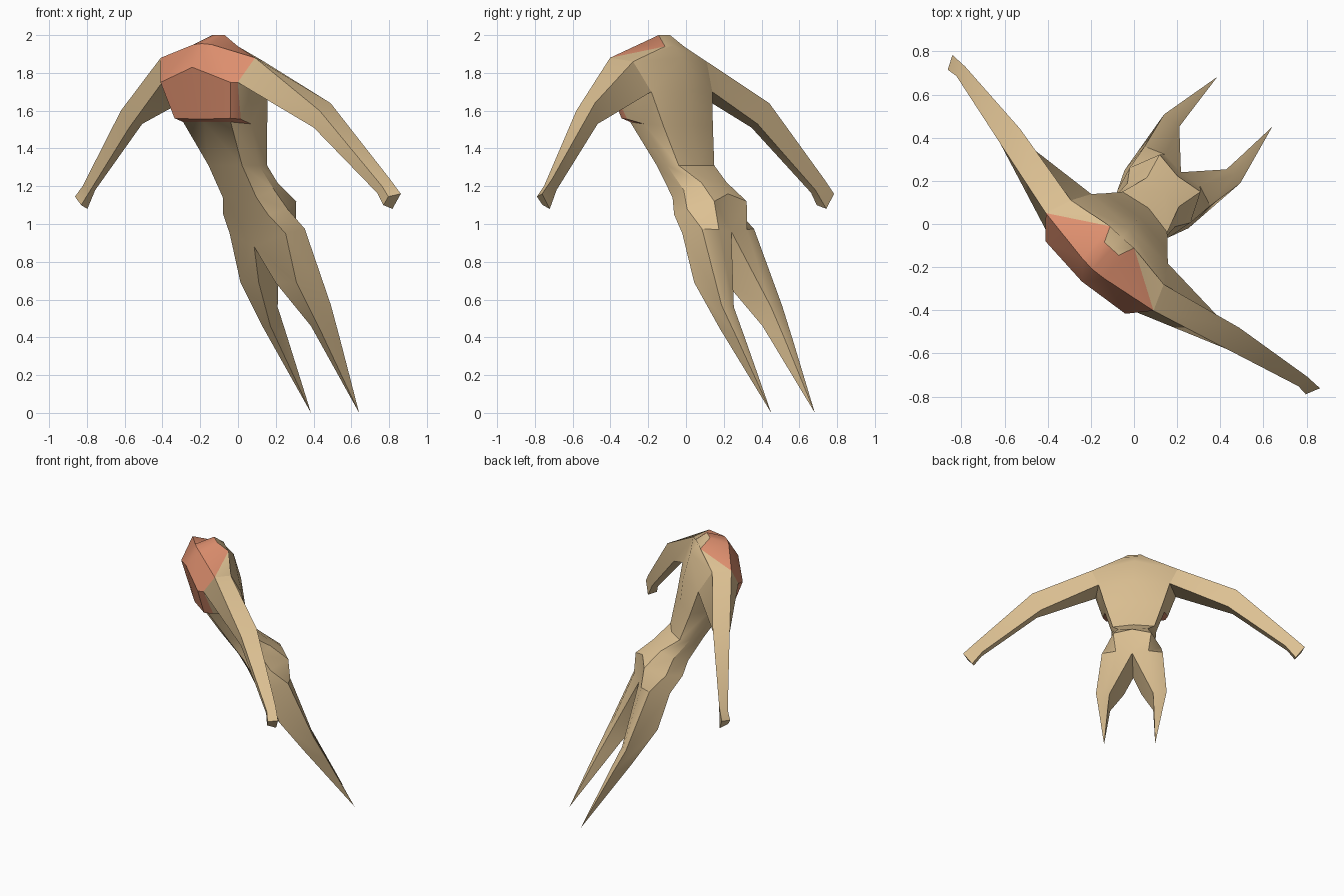
import bpy, bmesh, math

if "Cube" in bpy.data.objects:
    bpy.data.objects.remove(bpy.data.objects["Cube"])


def material(name, rgb):
    m = bpy.data.materials.new(name)
    m.diffuse_color = (*rgb, 1)
    m.use_nodes = True
    m.node_tree.nodes["Principled BSDF"].inputs["Base Color"].default_value = m.diffuse_color
    return m


SKIN = material("tan", (0.72, 0.53, 0.29))
SHIRT = material("coral", (0.74, 0.28, 0.16))
HEADING = math.radians(-42.2)   # the figure is turned about z


def build(name, patches):
    """Loft each patch of point rows on both sides of the figure and weld them."""
    bm = bmesh.new()
    for rows, mat, closed in patches:
        for side in (1, -1):
            grid = [[bm.verts.new((side * x, y, z)) for x, y, z in r] for r in rows]
            n = len(rows[0])
            for a, b in zip(grid, grid[1:]):
                for i in range(n if closed else n - 1):
                    j = (i + 1) % n
                    bm.faces.new((a[i], a[j], b[j], b[i])).material_index = mat
    bmesh.ops.remove_doubles(bm, verts=bm.verts, dist=0.0005)
    bmesh.ops.dissolve_degenerate(bm, edges=bm.edges, dist=0.0005)
    bmesh.ops.recalc_face_normals(bm, faces=bm.faces)
    me = bpy.data.meshes.new(name)
    bm.to_mesh(me)
    bm.free()
    me.materials.append(SKIN)
    me.materials.append(SHIRT)
    ob = bpy.data.objects.new(name, me)
    bpy.context.collection.objects.link(ob)
    ob.rotation_euler.z = HEADING
    bpy.ops.object.select_all(action='DESELECT')
    ob.select_set(True)
    bpy.context.view_layer.objects.active = ob
    bpy.ops.object.shade_smooth_by_angle(angle=math.radians(32))
    return ob


# Shared landmarks: x sideways, y backwards, z up
shoulder_f, shoulder_b = (.337, -.237, 1.88), (.29, -.115, 1.86)
pit_f, pit_m, pit_b = (.27, -.30, 1.75), (.255, -.165, 1.725), (.24, -.03, 1.70)
neck_f, neck_fc = (.066, -.28, 1.95), (0, -.285, 1.955)
neck_b, neck_bc = (.075, -.082, 1.94), (0, -.085, 1.945)
neck_t, neck_tc = (.045, -.155, 2.0), (0, -.155, 2.0)
lip_s = (.22, -.22, 1.555)

# Torso rings: front centre, front corner, side, back, back centre
ribs = [(0, -.27, 1.54), (.17, -.245, 1.54), (.2, -.12, 1.53), (.195, .015, 1.52), (0, .04, 1.52)]
waist = [(0, -.12, 1.31), (.12, -.10, 1.31), (.15, 0, 1.31), (.14, .075, 1.31), (0, .10, 1.31)]
belly = [(0, 0, 1.14), (.12, .013, 1.14), (.15, .12, 1.18), (.10, .20, 1.22), (0, .205, 1.225)]
seat = [(0, .06, 1.03), (.16, .06, 1.05), (.19, .18, 1.08), (.128, .318, 1.12), (0, .30, 1.16)]
# Leg rings: inner front, outer front, outer back, back, inner back
hip = [(0, .127, .88), (.2, .155, .95), (.205, .30, .975), (.11, .335, .97), (0, .324, .96)]
knee = [(.06, .23, .69), (.2, .24, .69), (.238, .47, .57), (.19, .48, .565), (.147, .475, .56)]
shin = [(.145, .415, .46), (.2, .42, .45), (.218, .56, .40), (.185, .565, .40), (.155, .56, .40)]
foot = [(.172, .765, 0)] * 5

body = [
    ([ribs, waist, belly, seat, hip], 0, False),
    ([hip, knee, shin, foot], 0, True),
    # flank under the arm, and the back up to the neck
    ([[lip_s, ribs[2], ribs[3]], [pit_f, pit_m, pit_b]], 0, False),
    ([ribs[3:], [pit_b, (0, .02, 1.70)], [shoulder_b, (0, -.03, 1.88)],
      [neck_b, neck_bc], [neck_t, neck_tc]], 0, False),
    ([[shoulder_f, shoulder_b], [neck_b, neck_b]], 0, False),
    # chest with its overhanging lower edge
    ([ribs[:3],
      [(0, -.30, 1.555), (.20, -.28, 1.56), lip_s],
      [(0, -.36, 1.83), (.25, -.335, 1.75), pit_f],
      [neck_fc, neck_f, shoulder_f]], 1, False),
    # collar
    ([[neck_fc, neck_f], [neck_tc, neck_t]], 1, False),
    ([[neck_f, shoulder_f], [neck_t, neck_b]], 1, False),
]
build("body", body)

# Arm rings: front top, back top, back bottom, front bottom
root = [shoulder_f, shoulder_b, pit_b, pit_f]
elbow = [(.71, -.14, 1.60), (.687, -.028, 1.64), (.63, -.06, 1.53), (.66, -.13, 1.51)]
wrist = [(1.07, -.045, 1.20), (1.07, .015, 1.24), (1.02, 0, 1.18), (1.03, -.04, 1.165)]
hand = [(1.12, -.05, 1.145), (1.15, .015, 1.16), (1.09, .015, 1.08), (1.08, -.045, 1.10)]
build("arms", [
    ([root, elbow, wrist, hand], 0, True),
    ([hand[:2], [hand[3], hand[2]]], 0, False),   # fist end
])
